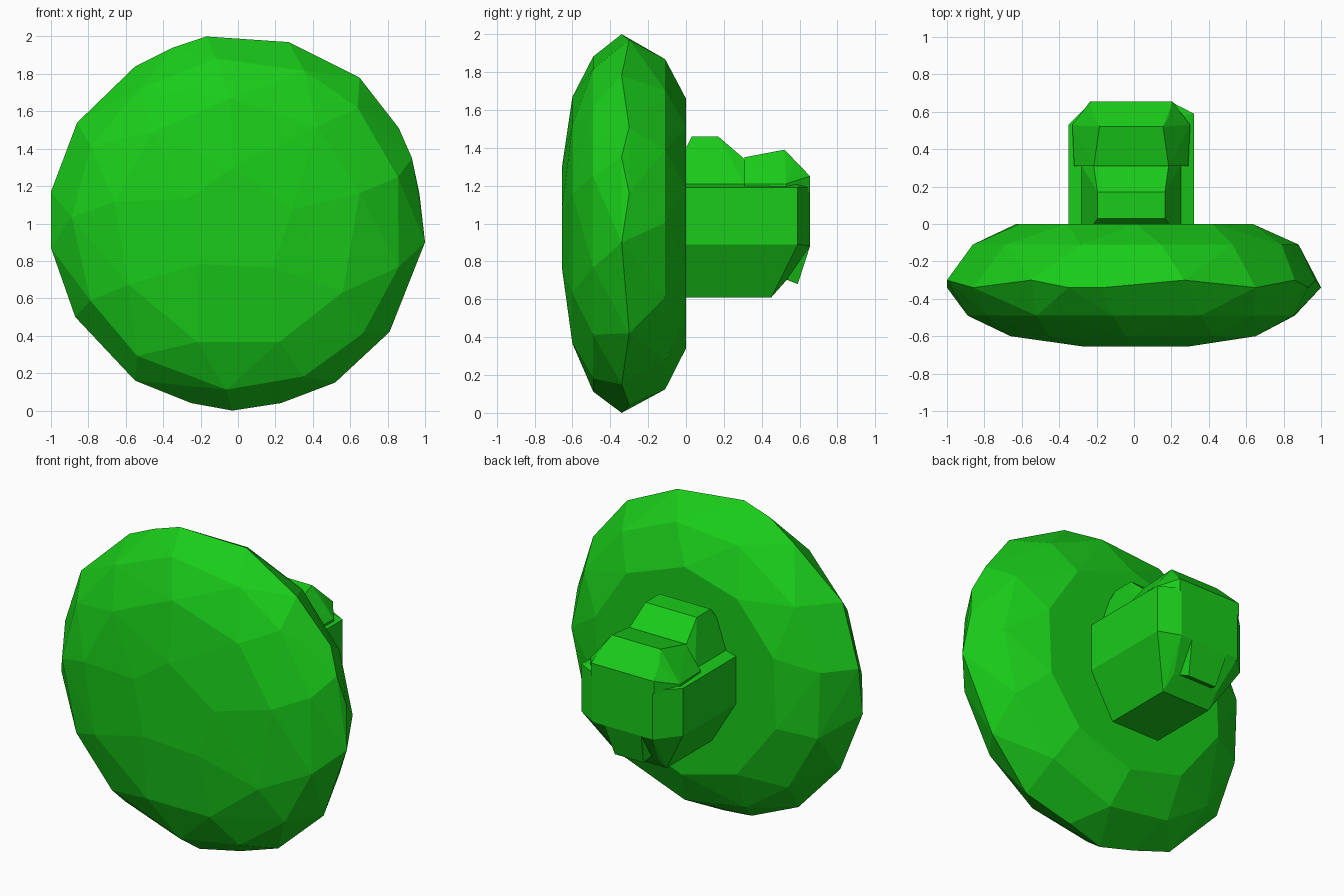
import bpy, bmesh, math, random

if "Cube" in bpy.data.objects:
    bpy.data.objects.remove(bpy.data.objects["Cube"])

random.seed(4)

green = bpy.data.materials.new("green")
green.diffuse_color = (0.01, 0.60, 0.01, 1)
green.use_nodes = True
green.node_tree.nodes["Principled BSDF"].inputs["Base Color"].default_value = green.diffuse_color


def hull(name, points):
    """Flat-faced convex chunk around a set of points."""
    bm = bmesh.new()
    for p in points:
        bm.verts.new(p)
    res = bmesh.ops.convex_hull(bm, input=bm.verts[:])
    junk = {v for v in res["geom_interior"] + res["geom_unused"]
            if isinstance(v, bmesh.types.BMVert)}
    bmesh.ops.delete(bm, geom=list(junk), context='VERTS')
    bmesh.ops.dissolve_limit(bm, angle_limit=math.radians(1),
                             verts=bm.verts[:], edges=bm.edges[:])
    bmesh.ops.recalc_face_normals(bm, faces=bm.faces[:])
    me = bpy.data.meshes.new(name)
    bm.to_mesh(me)
    bm.free()
    me.materials.append(green)
    ob = bpy.data.objects.new(name, me)
    bpy.context.collection.objects.link(ob)
    return ob


def ring(y, radius, count, turn):
    """Slightly irregular ring of points around the disc axis."""
    pts = []
    for i in range(count):
        a = math.tau * (i + turn + random.uniform(-0.12, 0.12)) / count
        pts.append((radius * math.cos(a), y, 1 + radius * math.sin(a)))
    return pts


def slab(y, half_width, z0, z1):
    """Four corners of an upright rectangle at depth y."""
    return [(sx * half_width - 0.015, y, z) for sx in (-1, 1) for z in (z0, z1)]


# Faceted disc: measured rim outline plus staggered rings front and back
rim = [(-.17, 2), (.27, 1.97), (.65, 1.78), (.86, 1.51), (.93, 1.35), (.97, 1.16),
       (1, .9), (.81, .42), (.52, .15), (.23, .04), (-.03, 0), (-.25, .04),
       (-.55, .16), (-.87, .5), (-1, .87), (-1, 1.17), (-.86, 1.54), (-.55, 1.84),
       (-.35, 1.94)]
disc = [(x, -0.32 + (0.02 if i % 2 else -0.02), z) for i, (x, z) in enumerate(rim)]
disc += ring(0, 0.66, 10, 0.5)
disc += ring(-0.11, 0.88, 13, 0.0)
disc += ring(-0.49, 0.89, 13, 0.5)
disc += ring(-0.60, 0.67, 9, 0.25)
disc += ring(-0.655, 0.30, 5, 0.25)
hull("disc", disc)

# Stem: many-sided bar, chamfered at its free end
section = [(-.35, .89), (-.35, 1.19), (-.28, 1.21), (.25, 1.21),
           (.32, 1.19), (.32, .89), (.16, .61), (-.18, .61)]
ends = [.53, .53, .56, .58, .59, .59, .45, .45]
stem = [(x, -0.05, z) for x, z in section]
stem += [(x, y, z) for (x, z), y in zip(section, ends)]
stem += slab(0.655, 0.21, 0.88, 1.19) + slab(0.53, 0.16, 0.70, 0.70)
hull("stem", stem)

# Raised block on the stem next to the disc
hull("inner_block", slab(-0.03, 0.265, 1.15, 1.21) + slab(0.31, 0.265, 1.15, 1.21)
     + slab(0, 0.20, 1.40, 1.40) + slab(0.03, 0.18, 1.46, 1.46)
     + slab(0.17, 0.18, 1.46, 1.46) + slab(0.31, 0.20, 1.34, 1.34))

# Raised block at the free end of the stem
hull("outer_block", slab(0.31, 0.305, 1.17, 1.21) + slab(0.53, 0.315, 1.17, 1.21)
     + slab(0.31, 0.20, 1.35, 1.35) + slab(0.52, 0.17, 1.39, 1.39)
     + slab(0.57, 0.20, 1.33, 1.33) + slab(0.655, 0.22, 1.17, 1.25))

# Small lip under the end of the stem
hull("end_lip", slab(0.50, 0.13, 0.72, 0.88) + slab(0.54, 0.11, 0.70, 0.70)
     + slab(0.59, 0.10, 0.68, 0.70) + slab(0.655, 0.13, 0.88, 0.95))
